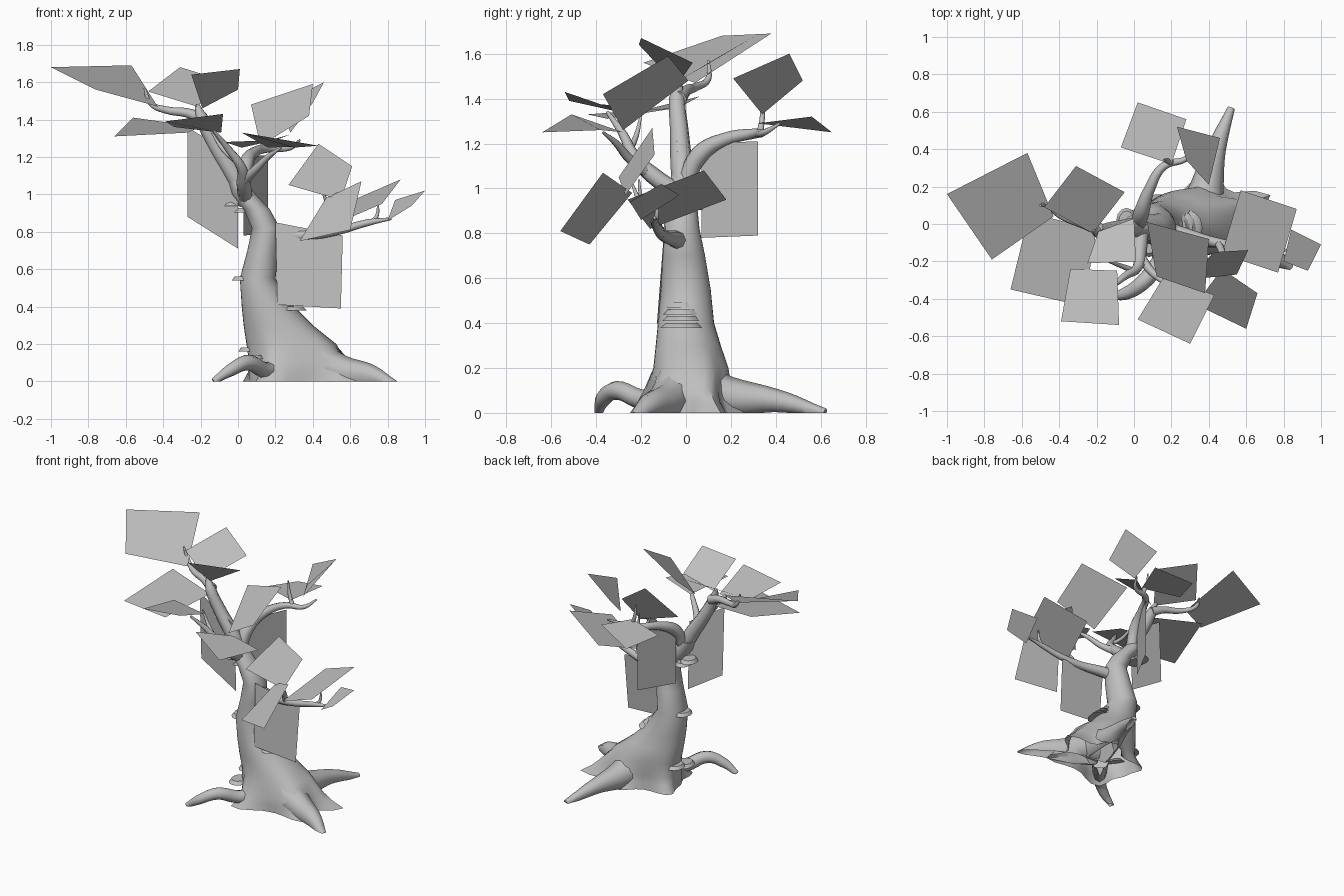
import bpy, bmesh, math
from mathutils import Vector

cube = bpy.data.objects.get("Cube")
if cube:
    bpy.data.objects.remove(cube, do_unlink=True)

grey = bpy.data.materials.new("plain_grey")
grey.use_nodes = True
grey.diffuse_color = (0.52, 0.52, 0.52, 1)
grey.node_tree.nodes["Principled BSDF"].inputs["Base Color"].default_value = (0.52, 0.52, 0.52, 1)


def add_object(name, mesh, smooth=True):
    mesh.materials.clear()
    mesh.materials.append(grey)
    obj = bpy.data.objects.new(name, mesh)
    bpy.context.collection.objects.link(obj)
    if smooth:
        bpy.ops.object.select_all(action="DESELECT")
        obj.select_set(True)
        bpy.context.view_layer.objects.active = obj
        bpy.ops.object.shade_smooth_by_angle(angle=math.radians(50))


def add_bmesh(name, bm, smooth=True):
    mesh = bpy.data.meshes.new(name)
    bm.to_mesh(mesh)
    bm.free()
    add_object(name, mesh, smooth)


def limb(name, points, radii, ground=False):
    """Tapered round limb along a smooth path, cut flat at the ground if asked."""
    curve = bpy.data.curves.new(name + "_path", "CURVE")
    curve.dimensions = "3D"
    curve.bevel_depth = 1
    curve.bevel_resolution = 2
    curve.resolution_u = 5
    curve.use_fill_caps = True
    spline = curve.splines.new("BEZIER")
    spline.bezier_points.add(len(points) - 1)
    for knot, co, radius in zip(spline.bezier_points, points, radii):
        knot.co = co
        knot.radius = radius
        knot.handle_left_type = knot.handle_right_type = "AUTO"
    helper = bpy.data.objects.new(name + "_path", curve)
    bpy.context.collection.objects.link(helper)
    bpy.context.view_layer.update()
    mesh = bpy.data.meshes.new_from_object(helper.evaluated_get(bpy.context.evaluated_depsgraph_get()))
    bpy.data.objects.remove(helper, do_unlink=True)
    bm = bmesh.new()
    bm.from_mesh(mesh)
    if ground:
        bmesh.ops.bisect_plane(bm, geom=bm.verts[:] + bm.edges[:] + bm.faces[:],
                               plane_co=(0, 0, 0), plane_no=(0, 0, -1), clear_outer=True)
    add_bmesh(name, bm)


def leaf_card(name, a, b, c, d=None):
    """Flat four-sided leaf card; the last corner completes a parallelogram."""
    a, b, c = Vector(a), Vector(b), Vector(c)
    d = Vector(d) if d else a + c - b
    bm = bmesh.new()
    bm.faces.new([bm.verts.new(p) for p in (a, b, c, d)])
    add_bmesh(name, bm, False)


def shelf_fungus(name, x, y, z, size):
    bm = bmesh.new()
    bmesh.ops.create_cone(bm, cap_ends=True, segments=12, radius1=size, radius2=size * 0.75, depth=0.022)
    bmesh.ops.scale(bm, vec=(0.9, 1.1, 1), verts=bm.verts)
    bmesh.ops.translate(bm, vec=(x, y, z), verts=bm.verts)
    add_bmesh(name, bm)


# Leaning trunk: height, centre x, centre y, half width, half depth, root flare
sections = [
    (0, .32, 0, .26, .17, 1), (.05, .32, 0, .26, .17, .6), (.1, .32, 0, .26, .17, .32),
    (.2, .285, .02, .24, .165, .06), (.3, .215, .01, .185, .145, 0), (.4, .16, 0, .14, .125, 0),
    (.55, .105, 0, .095, .11, 0), (.7, .135, -.01, .085, .095, 0), (.82, .15, -.02, .075, .08, 0),
    (.92, .1, -.02, .07, .07, 0), (1, .03, -.01, .065, .065, 0), (1.07, -.01, -.01, .045, .055, 0)]
# Root flares around the base: direction and reach
flares = [(.54, .82), (-.69, .6), (1.35, .7), (-2.03, .64), (2.49, .36)]
SIDES = 36


def reach(angle):
    return sum(size * math.exp(-((angle - way) / .3) ** 2) for way, size in flares)


bm = bmesh.new()
rings = []
for z, cx, cy, rx, ry, flare in sections:
    ring = []
    for i in range(SIDES):
        t = math.tau * i / SIDES - math.pi
        grow = 1 + flare * reach(t)
        ring.append(bm.verts.new((cx + rx * grow * math.cos(t), cy + ry * grow * math.sin(t), z)))
    rings.append(ring)
for low, high in zip(rings, rings[1:]):
    for i in range(SIDES):
        j = (i + 1) % SIDES
        bm.faces.new((low[i], low[j], high[j], high[i]))
bm.faces.new(rings[-1])
add_bmesh("trunk", bm)

# Roots
limb("right_root", [(.36, -.02, .12), (.57, -.09, .05), (.7, -.15, .035), (.84, -.23, -.02)],
     [.13, .085, .06, .025], True)
limb("back_root", [(.36, .04, .1), (.39, .2, .07), (.44, .4, .055), (.52, .62, 0)],
     [.13, .09, .052, .02], True)
limb("arched_front_root", [(.27, -.04, .05), (.14, -.2, .06), (.05, -.31, .1), (-.04, -.37, .06), (-.13, -.39, 0)],
     [.06, .045, .042, .035, .018], True)

# Main branches
limb("upper_branch", [(.05, -.01, .95), (-.02, -.02, 1.1), (-.12, -.03, 1.26), (-.19, -.04, 1.4), (-.22, -.03, 1.48)],
     [.045, .05, .042, .036, .012])
limb("upper_left_branch", [(-.18, -.03, 1.4), (-.27, 0, 1.435), (-.38, .04, 1.45), (-.47, .1, 1.49), (-.5, .1, 1.57)],
     [.035, .025, .02, .014, .006])
limb("front_branch", [(.04, -.02, .97), (.03, -.15, 1.06), (.02, -.23, 1.14), (-.05, -.28, 1.24), (-.13, -.35, 1.34)],
     [.04, .038, .028, .02, .008])
limb("front_fork", [(.03, -.17, 1.07), (.09, -.25, 1.13), (.16, -.31, 1.2), (.23, -.37, 1.25)],
     [.028, .022, .016, .006])
limb("back_branch", [(.02, -.01, 1), (.04, .06, 1.15), (.08, .18, 1.22), (.16, .31, 1.245), (.28, .35, 1.25), (.33, .42, 1.29)],
     [.04, .042, .03, .022, .015, .006])
limb("right_branch", [(.13, -.02, .76), (.25, -.05, .775), (.4, -.09, .785), (.55, -.12, .81), (.7, -.14, .85), (.82, -.14, .87)],
     [.045, .038, .028, .023, .018, .007])

# Twigs
limb("front_twig", [(0, -.25, 1.17), (-.08, -.22, 1.24), (-.14, -.2, 1.33)], [.016, .012, .005])
limb("back_twig", [(.2, .33, 1.25), (.17, .34, 1.32), (.16, .34, 1.41)], [.016, .012, .005])
limb("middle_twig", [(.45, -.1, .79), (.47, -.15, .87), (.48, -.2, .93), (.45, -.24, 1.02)], [.02, .018, .014, .005])
limb("middle_fork", [(.48, -.19, .92), (.51, -.2, .95), (.52, -.21, 1.04)], [.013, .01, .005])
limb("outer_twig", [(.71, -.14, .85), (.74, -.13, .88), (.75, -.13, .95)], [.014, .011, .005])

# Leaf cards of the crown
leaf_card("crown_leaf_outer", (-1, .16, 1.68), (-.57, .38, 1.69), (-.43, .04, 1.47), (-.76, -.19, 1.56))
leaf_card("crown_leaf_back", (-.05, .17, 1.6), (-.31, .31, 1.68), (-.48, .09, 1.55))
leaf_card("crown_leaf_top", (-.25, -.21, 1.64), (.01, -.2, 1.67), (0, .03, 1.56), (-.19, -.04, 1.46))
leaf_card("crown_leaf_front", (-.39, -.52, 1.39), (-.08, -.54, 1.43), (-.09, -.25, 1.33), (-.34, -.24, 1.36))
leaf_card("crown_leaf_low", (-.66, -.35, 1.31), (-.56, .06, 1.41), (-.2, -.03, 1.36), (-.27, -.44, 1.33))

# Leaf cards hanging beside the trunk
leaf_card("hanging_leaf_left", (-.27, -.05, 1.36), (-.27, -.03, .88), (0, -.02, .71))
leaf_card("hanging_leaf_back", (.16, .32, .79), (.03, .07, .78), (.03, .07, 1.2))
leaf_card("hanging_leaf_front", (.2, -.09, .85), (.56, -.1, .78), (.55, -.13, .39), (.21, -.12, .41))

# Leaf cards of the front and back branches
leaf_card("front_leaf_high", (.4, -.08, 1.59), (.38, -.37, 1.42), (.12, -.28, 1.26), (.07, .01, 1.48))
leaf_card("front_leaf_low", (.02, -.51, 1.33), (.3, -.64, 1.25), (.43, -.38, 1.26), (.16, -.28, 1.25))
leaf_card("back_leaf_high", (.46, .46, 1.6), (.4, .21, 1.49), (.28, .34, 1.33), (.23, .52, 1.48))
leaf_card("back_leaf_low", (.02, .65, 1.25), (.28, .56, 1.32), (.2, .32, 1.29), (-.07, .41, 1.28))

# Leaf cards of the right branch
leaf_card("right_leaf_inner", (.43, -.15, 1.27), (.61, -.14, 1.15), (.55, -.27, .97), (.27, -.3, 1.05))
leaf_card("right_leaf_front", (.66, -.37, 1.07), (.6, -.56, .81), (.33, -.43, .75), (.47, -.24, .98))
leaf_card("right_leaf_back", (.87, .08, 1.08), (.57, .18, .95), (.47, -.16, .82))
leaf_card("right_leaf_outer", (.84, -.03, .97), (1, -.11, 1.02), (.93, -.25, .94), (.8, -.2, .86))

# Shelf fungi on the bark
for step in range(4):
    shelf_fungus(f"right_fungus_{step + 1}", .29 - .03 * step, -.02, .39 + .03 * step, .085 - .006 * step)
shelf_fungus("left_fungus", .025, 0, .55, .065)
shelf_fungus("neck_fungus_high", -.04, .02, .95, .06)
shelf_fungus("neck_fungus_low", .01, .02, .915, .055)
shelf_fungus("base_fungus_high", .06, .03, .17, .065)
shelf_fungus("base_fungus_low", .08, -.1, .13, .07)
